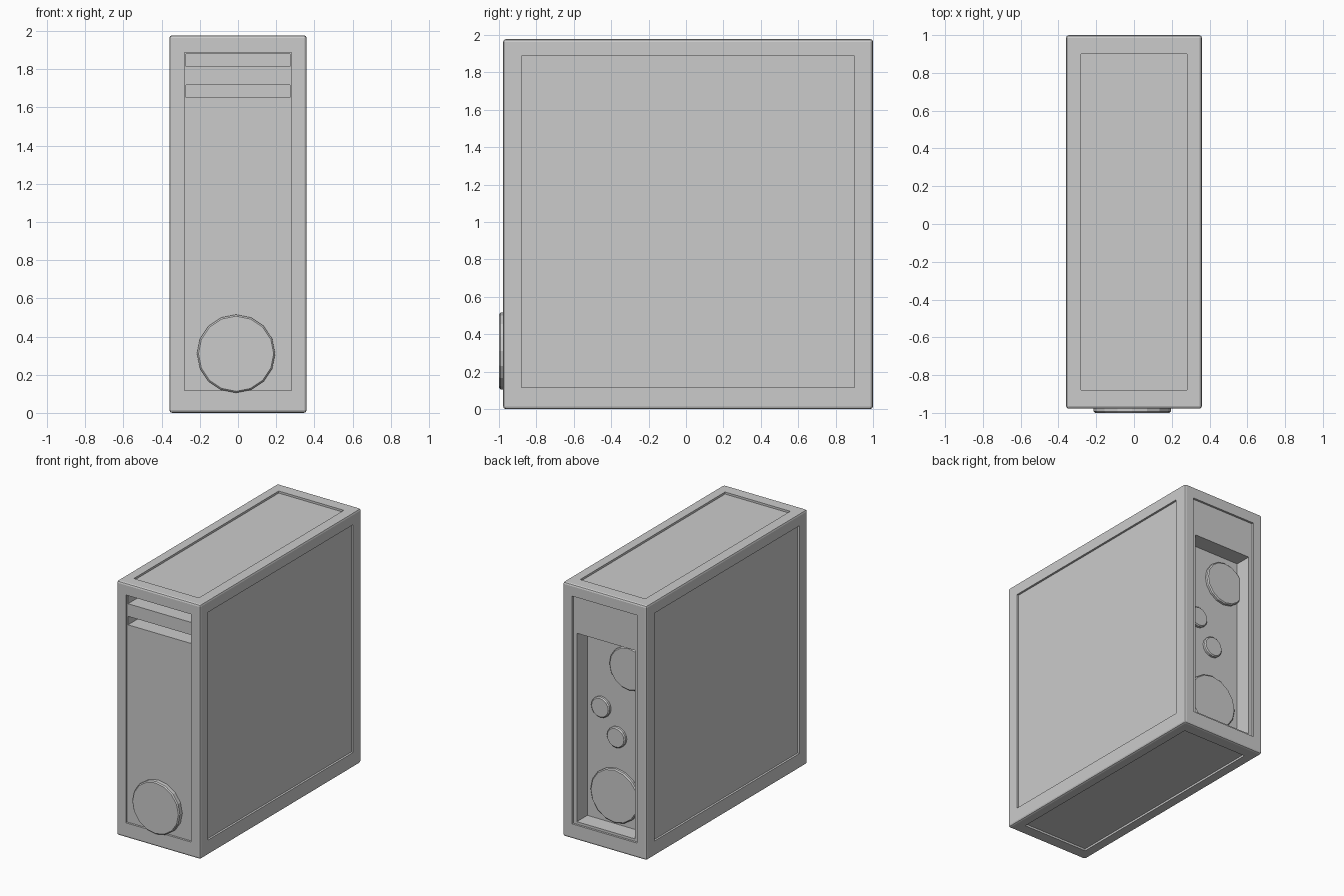
import bpy
from math import radians, pi

if "Cube" in bpy.data.objects:
    bpy.data.objects.remove(bpy.data.objects["Cube"])


def box(name, lo, hi):
    c = [(a + b) / 2 for a, b in zip(lo, hi)]
    bpy.ops.mesh.primitive_cube_add(size=1, location=c)
    ob = bpy.context.object
    ob.name = name
    ob.scale = [b - a for a, b in zip(lo, hi)]
    bpy.ops.object.transform_apply(location=True, rotation=False, scale=True)
    return ob


def bevel(ob, width, segments):
    m = ob.modifiers.new("bevel", "BEVEL")
    m.width, m.segments = width, segments
    m.limit_method = "ANGLE"
    m.angle_limit = radians(40)
    bpy.context.view_layer.objects.active = ob
    bpy.ops.object.modifier_apply(modifier=m.name)


def disc(name, x, z, r, y0, y1):
    bpy.ops.mesh.primitive_cylinder_add(vertices=16, radius=r, depth=y1 - y0,
                                        location=(x, (y0 + y1) / 2, z),
                                        rotation=(pi / 2, 0, 0))
    ob = bpy.context.object
    ob.name = name
    bevel(ob, 0.008, 1)
    return ob


# Case: rounded box
X, Y0, Y1, Z = 0.36, -0.978, 1.0, 1.978
case = box("case", (-X, Y0, 0), (X, Y1, Z))
bevel(case, 0.015, 2)

# Shallow inset panels on all six sides, front drive slots, rear port bay
D, px, py0, py1, pz0, pz1 = 0.016, 0.28, -0.88, 0.9, 0.116, 1.887
cuts = [
    ((-px, -1.1, pz0), (px, Y0 + D, pz1)),
    ((-px, Y1 - D, pz0), (px, 1.1, pz1)),
    ((X - D, py0, pz0), (0.5, py1, pz1)),
    ((-0.5, py0, pz0), (-X + D, py1, pz1)),
    ((-px, py0, Z - D), (px, py1, 2.1)),
    ((-px, py0, -0.1), (px, py1, D)),
    ((-0.272, -1.2, 1.815), (0.272, Y0 + 0.16, 1.881)),
    ((-0.272, -1.2, 1.651), (0.272, Y0 + 0.16, 1.717)),
    ((-0.25, 0.855, 0.135), (0.25, 1.2, 1.6)),
]
for lo, hi in cuts:
    cutter = box("cutter", lo, hi)
    m = case.modifiers.new("cut", "BOOLEAN")
    m.operation, m.solver, m.object = "DIFFERENCE", "EXACT", cutter
    bpy.context.view_layer.objects.active = case
    bpy.ops.object.modifier_apply(modifier=m.name)
    bpy.data.objects.remove(cutter)

# Power button on the front
disc("power_button", -0.01, 0.31, 0.205, -1.0, -0.95)

# Round fan and port covers in the rear bay
for name, x, z, r in [("lower_fan", 0.0, 0.36, 0.21), ("upper_fan", -0.12, 1.38, 0.168),
                      ("port_left", 0.125, 1.015, 0.08), ("port_right", -0.01, 0.816, 0.08)]:
    disc(name, x, z, r, 0.84, 0.88)
